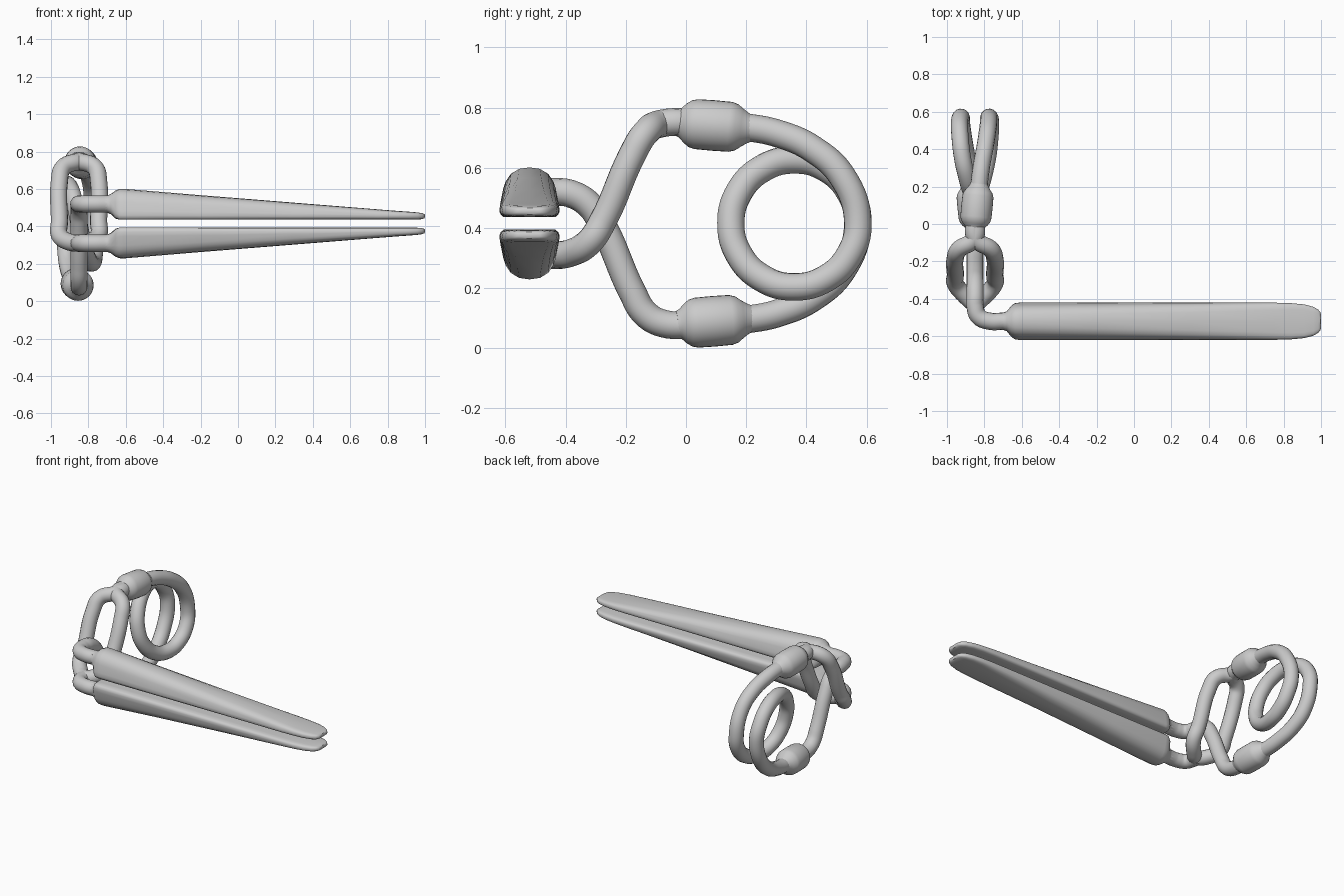
import bpy, bmesh
from math import sin, cos, pi, radians
from mathutils import Vector

if "Cube" in bpy.data.objects:
    bpy.data.objects.remove(bpy.data.objects["Cube"])

MID = 0.415          # height of the mirror plane between the two jaws
CX = -0.85           # x of the spring plane
WIRE = 0.046         # wire radius


def finish(obj, angle=40):
    bpy.ops.object.select_all(action='DESELECT')
    obj.select_set(True)
    bpy.context.view_layer.objects.active = obj
    bpy.ops.object.shade_smooth_by_angle(angle=radians(angle))


def loft(name, rings):
    """Skin a list of equal-sized closed rings and cap both ends."""
    bm = bmesh.new()
    loops = [[bm.verts.new(p) for p in ring] for ring in rings]
    n = len(loops[0])
    for a, b in zip(loops, loops[1:]):
        for i in range(n):
            j = (i + 1) % n
            bm.faces.new((a[i], a[j], b[j], b[i]))
    bm.faces.new(loops[0])
    bm.faces.new(loops[-1])
    bmesh.ops.recalc_face_normals(bm, faces=bm.faces)
    me = bpy.data.meshes.new(name)
    bm.to_mesh(me)
    bm.free()
    obj = bpy.data.objects.new(name, me)
    bpy.context.collection.objects.link(obj)
    finish(obj)


def wire(name, pts):
    """Round wire through the given points."""
    cu = bpy.data.curves.new(name, 'CURVE')
    cu.dimensions = '3D'
    cu.bevel_depth = WIRE
    cu.bevel_resolution = 6
    cu.resolution_u = 8
    cu.use_fill_caps = True
    sp = cu.splines.new('BEZIER')
    sp.bezier_points.add(len(pts) - 1)
    for bp, p in zip(sp.bezier_points, pts):
        bp.co = p
        bp.handle_left_type = bp.handle_right_type = 'AUTO'
    obj = bpy.data.objects.new(name, cu)
    bpy.context.collection.objects.link(obj)
    bpy.ops.object.select_all(action='DESELECT')
    obj.select_set(True)
    bpy.context.view_layer.objects.active = obj
    bpy.ops.object.convert(target='MESH')
    finish(bpy.context.view_layer.objects.active, 60)


def flip(p):
    return (p[0], p[1], 2 * MID - p[2])


# Jaw cross-sections (right half, bottom to top): circle, domed, flat pill
DOME = [(0, 0), (.5, 0), (.86, 0), (.96, .05), (1, .14), (.97, .28),
        (.87, .58), (.79, .72), (.62, .87), (.35, .97), (0, 1)]


def superellipse(ey, ez):
    out = []
    for i in range(11):
        a = pi * i / 10
        c = cos(a)
        out.append((abs(sin(a)) ** ey if 0 < i < 10 else 0,
                    (1 - (1 if c > 0 else -1) * abs(c) ** ez) / 2))
    return out


SECTIONS = [superellipse(1, 1), DOME, superellipse(.35, .7)]


def jaw_ring(x, w, z0, h, kind):
    k = min(int(kind), 1)
    t = kind - k
    half = [(a[0] * (1 - t) + b[0] * t, a[1] * (1 - t) + b[1] * t)
            for a, b in zip(SECTIONS[k], SECTIONS[k + 1])]
    full = half + [(-y, z) for y, z in half[-2:0:-1]]
    return [(x, -.52 + y * w, z0 + z * h) for y, z in full]


# x, half width, underside z, height, section kind
stations = [(-.74, .045, .475, .09, 0), (-.70, .046, .474, .092, 0),
            (-.68, .054, .465, .108, .3), (-.655, .085, .442, .15, .8),
            (-.635, .097, .437, .163, 1), (-.61, .1, .436, .165, 1),
            (-.2, .1, .436, .131, 1.15), (.3, .1, .436, .091, 1.4),
            (.75, .1, .436, .055, 1.8), (.84, .097, .436, .048, 1.9),
            (.91, .09, .436, .043, 2), (.96, .077, .437, .038, 2),
            (.985, .062, .439, .032, 2), (.997, .047, .444, .022, 2),
            (1.0, .035, .45, .01, 2)]
rings = [jaw_ring(*s) for s in stations]
loft("upper_jaw", rings)
loft("lower_jaw", [[flip(p) for p in r] for r in rings])

# Wire path from the upper jaw down to the lower collar
stem = [(-.70, -.52, .52), (-.77, -.52, .52), (-.83, -.495, .52), (CX, -.44, .52)]
arm = [(-.385, .514), (-.32, .475), (-.275, .405), (-.18, .19),
       (-.135, .115), (-.075, .082), (.04, .08)]
wire("crossing_wire", stem + [(CX, y, z) for y, z in arm])

# Mirrored wire that splits into a loop around the crossing wire
spread = [.05, .105, .105, .105, .085, .0, 0]
wire("loop_stem", [flip(p) for p in stem + [(CX, -.41, .52)]])
for side, label in ((1, "right"), (-1, "left")):
    wire("loop_arm_" + label,
         [flip(p) for p in [(CX, -.43, .52)] +
          [(CX + side * s, y, z) for s, (y, z) in zip(spread, arm)]])

# Coil spring: the second half repeats the first, turned about its middle
cy, R = .36, .211
first = [(.015, .12, .738), (.022, .21, .733), (.035, .31, .712), (.055, .42, .663),
         (.07, .52, .57)]
for deg, dx in ((0, .075), (-30, .083), (-60, .08), (-90, .068),
                (-120, .045), (-150, .022)):
    a = radians(deg)
    first.append((dx, cy + R * cos(a), MID + R * sin(a)))
first = [(CX + x, y, z) for x, y, z in first]
second = [(2 * CX - x, y, 2 * MID - z) for x, y, z in reversed(first)]
wire("coil_spring", first + [(CX, cy - R, MID)] + second)

# Collars joining the spring and the arms
profile = [(0, .044), (.012, .05), (.028, .066), (.045, .078), (.065, .083),
           (.12, .084), (.18, .083), (.2, .077), (.22, .062), (.235, .052), (.25, .044)]
for s, name in ((1, "upper_collar"), (-1, "lower_collar")):
    axis = Vector((.1 * s, 1, -.08 * s)).normalized()
    u = axis.cross(Vector((0, 0, 1))).normalized()
    v = axis.cross(u)
    start = Vector((CX - .002 * s, -.03, MID + .335 * s))
    loft(name, [[start + axis * d + (u * cos(2 * pi * i / 32) + v * sin(2 * pi * i / 32)) * r
                 for i in range(32)] for d, r in profile])
